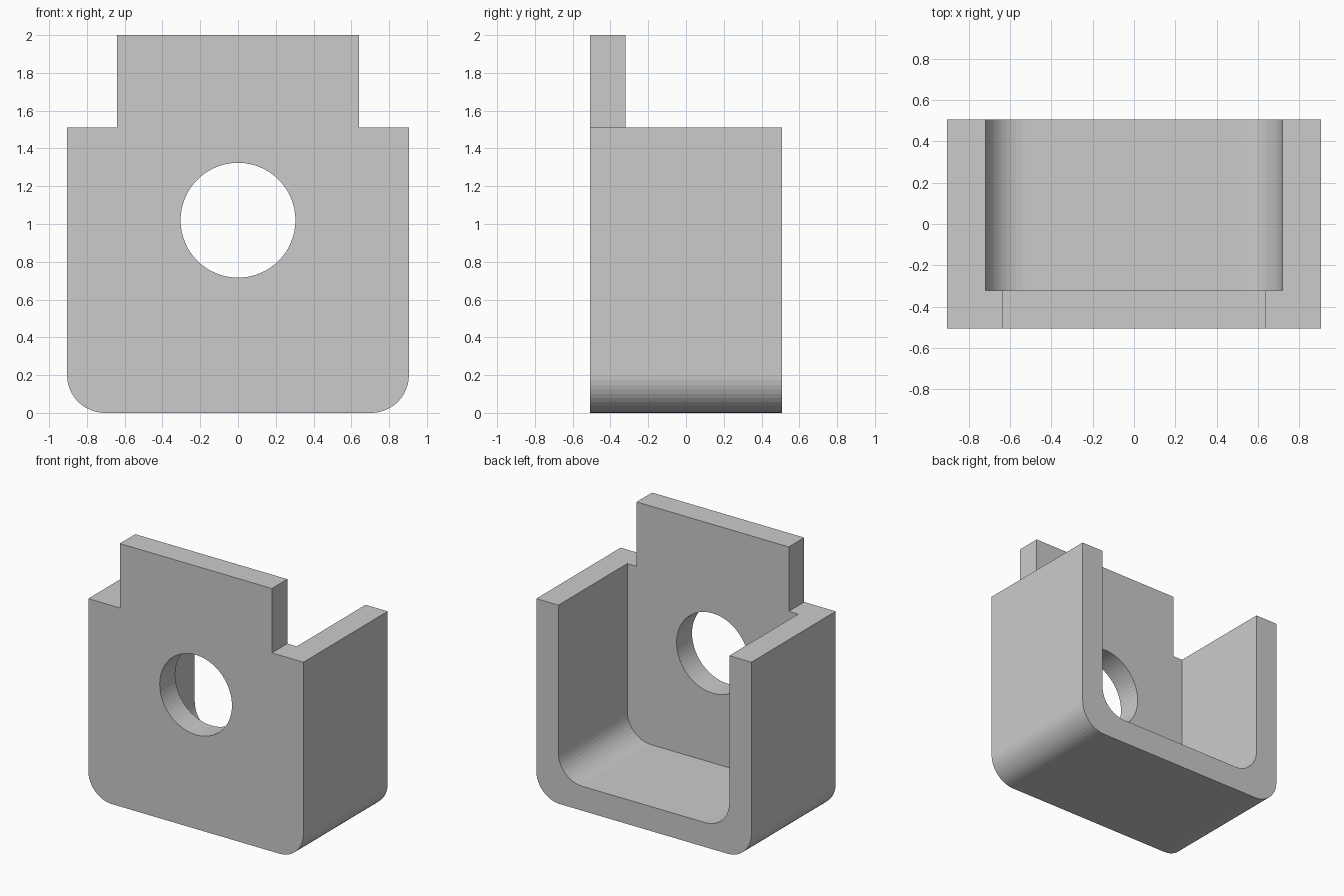
import bpy, bmesh
from math import sin, cos, pi

if "Cube" in bpy.data.objects:
    bpy.data.objects.remove(bpy.data.objects["Cube"], do_unlink=True)

HALF_W, HALF_D = 0.905, 0.507     # overall half width and half depth
WALL = 0.186                      # wall and floor thickness
SIDE_H, TAB_W, TOP = 1.51, 0.64, 2.0
FILLET = 0.2

grey = bpy.data.materials.new("plain_grey")
grey.use_nodes = True
grey.diffuse_color = (0.6, 0.6, 0.6, 1)
grey.node_tree.nodes["Principled BSDF"].inputs["Base Color"].default_value = (0.6, 0.6, 0.6, 1)


def rounded_corner(x, z, r, steps=12):
    """Bottom right fillet, running from the floor up to the side."""
    return [(x - r + r * sin(a), z + r - r * cos(a))
            for a in (i * pi / 2 / steps for i in range(steps + 1))]


def prism(name, right_half, y0, y1):
    """Mirror the right half of an x-z outline and extrude it along y."""
    outline = right_half + [(-x, z) for x, z in reversed(right_half)]
    bm = bmesh.new()
    face = bm.faces.new([bm.verts.new((x, y0, z)) for x, z in outline])
    out = bmesh.ops.extrude_face_region(bm, geom=[face])
    moved = [v for v in out["geom"] if isinstance(v, bmesh.types.BMVert)]
    bmesh.ops.translate(bm, verts=moved, vec=(0, y1 - y0, 0))
    bmesh.ops.recalc_face_normals(bm, faces=bm.faces)
    mesh = bpy.data.meshes.new(name)
    bm.to_mesh(mesh)
    bm.free()
    mesh.materials.append(grey)
    obj = bpy.data.objects.new(name, mesh)
    bpy.context.collection.objects.link(obj)
    return obj


# Body: rounded block with a raised front tab
body = prism("bracket_body",
             rounded_corner(HALF_W, 0, FILLET)
             + [(HALF_W, SIDE_H), (TAB_W, SIDE_H), (TAB_W, TOP)],
             -HALF_D, HALF_D)

# Cavity: open at the top and the back
cavity = prism("cavity_cutter",
               rounded_corner(HALF_W - WALL, WALL, FILLET) + [(HALF_W - WALL, TOP + 0.5)],
               -HALF_D + WALL, HALF_D + 0.5)

# Round hole through the front plate
bpy.ops.mesh.primitive_cylinder_add(vertices=64, radius=0.304, depth=0.6,
                                    location=(0, -HALF_D, 1.02), rotation=(pi / 2, 0, 0))
hole = bpy.context.object
hole.name = "hole_cutter"
hole.data.materials.append(grey)

# Apply the cuts, then drop the cutters
for cutter in (cavity, hole):
    mod = body.modifiers.new(cutter.name, 'BOOLEAN')
    mod.operation, mod.solver, mod.object = 'DIFFERENCE', 'EXACT', cutter
    bpy.context.view_layer.objects.active = body
    bpy.ops.object.modifier_apply(modifier=mod.name)
    bpy.data.objects.remove(cutter, do_unlink=True)
